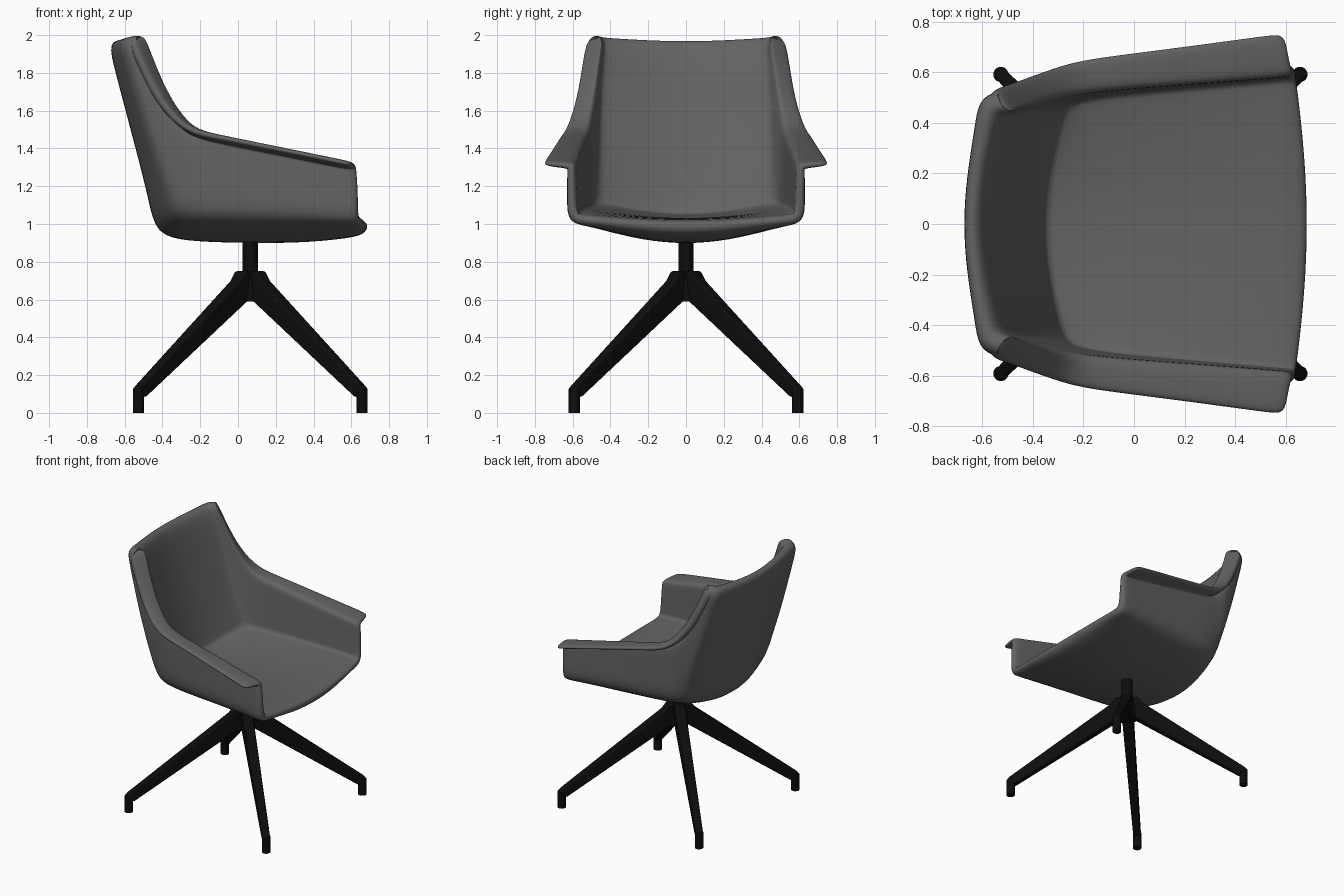
import bpy, bmesh, math
from mathutils import Vector, Matrix

cube = bpy.data.objects.get("Cube")
if cube:
    bpy.data.objects.remove(cube, do_unlink=True)


def make_material(name, value):
    mat = bpy.data.materials.new(name)
    mat.use_nodes = True
    colour = (value, value, value, 1)
    mat.diffuse_color = colour
    mat.node_tree.nodes["Principled BSDF"].inputs["Base Color"].default_value = colour
    return mat


def make_object(name, bm, mat):
    mesh = bpy.data.meshes.new(name)
    bm.to_mesh(mesh)
    bm.free()
    mesh.materials.append(mat)
    obj = bpy.data.objects.new(name, mesh)
    bpy.context.collection.objects.link(obj)
    return obj


def smooth_by_angle(obj, degrees):
    bpy.ops.object.select_all(action='DESELECT')
    obj.select_set(True)
    bpy.context.view_layer.objects.active = obj
    bpy.ops.object.shade_smooth_by_angle(angle=math.radians(degrees))


grey = make_material("grey upholstery", 0.125)
black = make_material("black metal", 0.004)

# Shell stations from seat front to backrest top: centre line, corner, wall top, rim
STATIONS = [
    ((.695, 0, 1.01), (.645, .575, 1.05), (.63, .585, 1.325), (.60, .755, 1.33)),
    ((.62, 0, 1.025), (.575, .57, 1.06), (.56, .58, 1.335), (.54, .75, 1.345)),
    ((.30, 0, 1.03), (.30, .545, 1.08), (.25, .555, 1.40), (.22, .705, 1.41)),
    ((-.05, 0, 1.03), (-.05, .515, 1.09), (-.10, .53, 1.47), (-.10, .665, 1.475)),
    ((-.25, 0, 1.04), (-.22, .49, 1.10), (-.21, .515, 1.50), (-.23, .645, 1.50)),
    ((-.35, 0, 1.05), (-.27, .46, 1.12), (-.28, .505, 1.57), (-.33, .615, 1.57)),
    ((-.385, 0, 1.15), (-.31, .455, 1.25), (-.36, .49, 1.69), (-.42, .585, 1.69)),
    ((-.48, 0, 1.5), (-.41, .45, 1.55), (-.42, .47, 1.82), (-.48, .565, 1.81)),
    ((-.57, 0, 1.84), (-.50, .43, 1.87), (-.465, .455, 1.93), (-.53, .55, 1.91)),
    ((-.615, 0, 1.985), (-.545, .42, 2.005), (-.49, .44, 2.0), (-.55, .53, 1.985)),
]
# Padding depth across half a section, for the seat end and the backrest end
SEAT_PAD = (.14, .13, .095, .085, .055, .05, .06, .035, .03)
BACK_PAD = (.09, .09, .10, .12, .10, .095, .085, .06, .05)
BLEND = (0, 0, 0, .1, .3, .6, 1, 1, 1, 1)
FLOOR_SCALE = (.45, .75, 1, 1, 1.1, 1.35, 1.05, 1, 1, .9)


def half_section(spine, corner, top, rim):
    spine, corner, top, rim = map(Vector, (spine, corner, top, rim))

    def dish(t):
        p = spine.lerp(corner, t * t)
        p.y = corner.y * t
        return p
    return [spine, dish(.4), dish(.85), corner, corner.lerp(top, .3),
            corner.lerp(top, .85), top, top.lerp(rim, .5), rim]


# Seat shell: inner surface, padded outer surface, joined around the border
bm = bmesh.new()
inner = []
for station in STATIONS:
    half = half_section(*station)
    mirrored = [Vector((p.x, -p.y, p.z)) for p in reversed(half[1:])]
    inner.append([bm.verts.new(p) for p in mirrored + half])
rows, cols = len(inner), len(inner[0])
middle = cols // 2
cells = [(i, j) for i in range(rows - 1) for j in range(cols - 1)]


def cell(grid, i, j):
    return [grid[i][j], grid[i][j + 1], grid[i + 1][j + 1], grid[i + 1][j]]


for i, j in cells:
    bm.faces.new(cell(inner, i, j))
bm.normal_update()
outer = []
for i, row in enumerate(inner):
    new_row = []
    for j, v in enumerate(row):
        k = abs(j - middle)
        depth = SEAT_PAD[k] + (BACK_PAD[k] - SEAT_PAD[k]) * BLEND[i]
        if k < 3:
            depth *= FLOOR_SCALE[i]
        new_row.append(bm.verts.new(v.co - v.normal * depth))
    outer.append(new_row)
for i, j in cells:
    bm.faces.new(reversed(cell(outer, i, j)))


def border(grid):
    return (grid[0][:-1] + [r[-1] for r in grid[:-1]]
            + grid[-1][:0:-1] + [r[0] for r in grid[:0:-1]])


ring_in, ring_out = border(inner), border(outer)
for n in range(len(ring_in)):
    m = (n + 1) % len(ring_in)
    bm.faces.new((ring_in[m], ring_in[n], ring_out[n], ring_out[m]))

# Seam where the seat cushion meets the arms and the back
crease = bm.edges.layers.float.new("crease_edge")
seam = [inner[i][middle - 3] for i in range(6)]
seam += inner[5][middle - 2:middle + 3]
seam += [inner[i][middle + 3] for i in range(5, -1, -1)]
for a, b in zip(seam, seam[1:]):
    edge = bm.edges.get((a, b))
    if edge:
        edge[crease] = 0.6
bmesh.ops.recalc_face_normals(bm, faces=bm.faces)
shell = make_object("seat_shell", bm, grey)
subsurf = shell.modifiers.new("rounding", 'SUBSURF')
subsurf.levels = subsurf.render_levels = 2
for poly in shell.data.polygons:
    poly.use_smooth = True

# Swivel base
BASE_X = 0.065


def cylinder(name, radius, low, high, x, y, top_radius=None):
    bm = bmesh.new()
    bmesh.ops.create_cone(bm, cap_ends=True, segments=24, radius1=radius,
                          radius2=top_radius or radius, depth=high - low,
                          matrix=Matrix.Translation((x, y, (low + high) / 2)))
    smooth_by_angle(make_object(name, bm, black), 40)


cylinder("column", .04, .6, .95, BASE_X, 0)
cylinder("hub", .075, .59, .75, BASE_X, 0, .057)

# Four splayed legs, each a tapered side profile with a round foot
LEG_PROFILE = [(0, .59), (.055, .59), (.80, .085), (.845, .085), (.862, .125),
               (.84, .145), (.115, .70), (.08, .75), (0, .75)]
FOOT_RADIUS = .837
for n, corner_name in enumerate(("front_left", "back_left", "back_right", "front_right")):
    angle = math.radians(45 + 90 * n)
    bm = bmesh.new()
    sides = []
    for side in (-1, 1):
        sides.append([bm.verts.new((r, side * (.04 - .014 * r / FOOT_RADIUS), z))
                      for r, z in LEG_PROFILE])
        bm.faces.new(sides[-1])
    for k in range(len(LEG_PROFILE)):
        bm.faces.new((sides[0][k - 1], sides[0][k], sides[1][k], sides[1][k - 1]))
    bmesh.ops.recalc_face_normals(bm, faces=bm.faces)
    bm.transform(Matrix.Translation((BASE_X, 0, 0)) @ Matrix.Rotation(angle, 4, 'Z'))
    leg = make_object(corner_name + "_leg", bm, black)
    bevel = leg.modifiers.new("soft_edges", 'BEVEL')
    bevel.width, bevel.segments = .01, 2
    smooth_by_angle(leg, 40)
    cylinder(corner_name + "_foot", .03, 0, .12,
             BASE_X + FOOT_RADIUS * math.cos(angle), FOOT_RADIUS * math.sin(angle))
